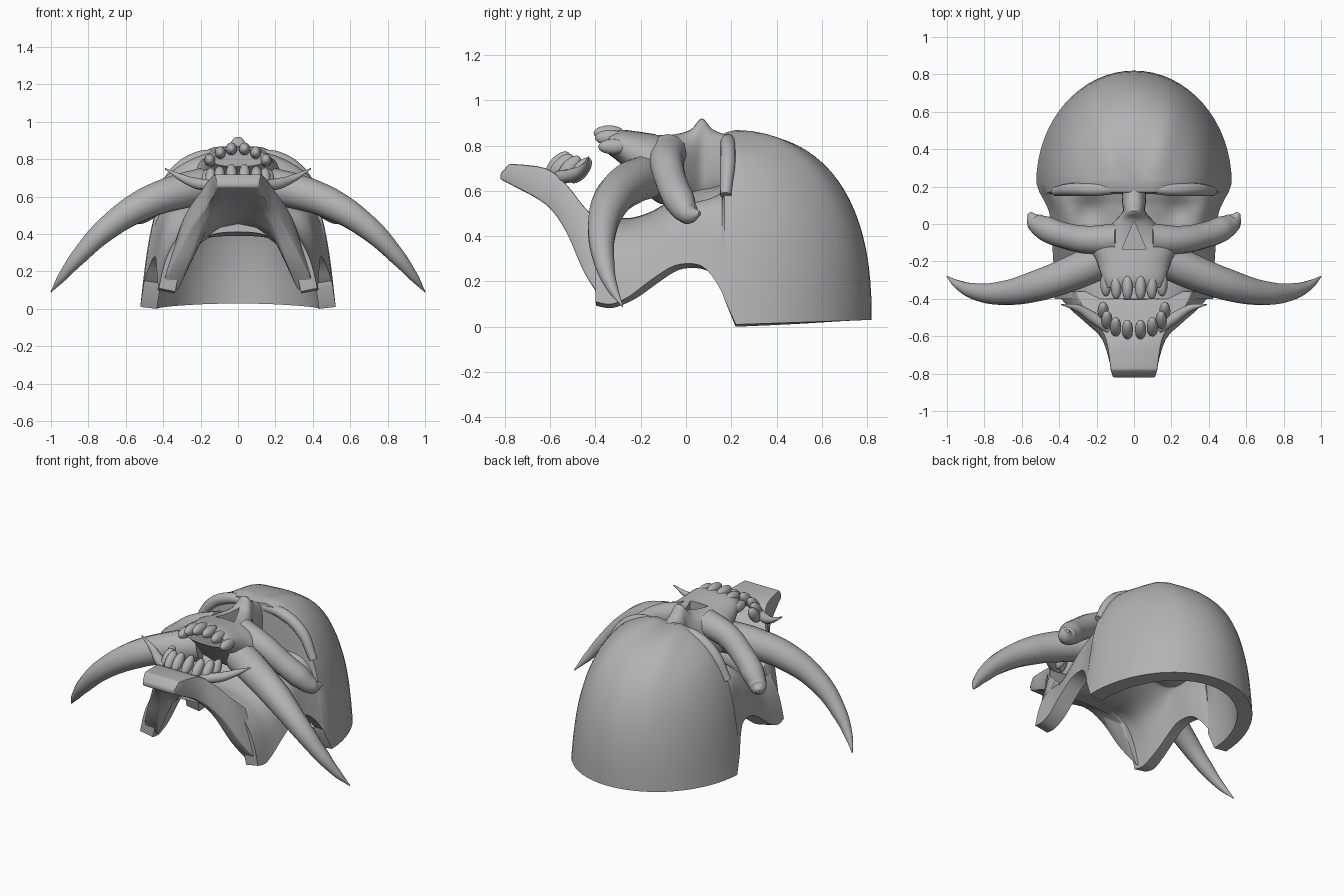
import bpy, bmesh
from math import sin, cos, pi, exp

if "Cube" in bpy.data.objects:
    bpy.data.objects.remove(bpy.data.objects["Cube"])

# one bone-grey material for everything
BONE = (0.45, 0.45, 0.45, 1)
bone = bpy.data.materials.new("bone_grey")
bone.use_nodes = True
bone.diffuse_color = BONE
bone.node_tree.nodes["Principled BSDF"].inputs["Base Color"].default_value = BONE


def activate(obj):
    bpy.ops.object.select_all(action='DESELECT')
    obj.select_set(True)
    bpy.context.view_layer.objects.active = obj


def finish(obj, angle=0.7):
    """Apply modifiers, assign the material and smooth."""
    activate(obj)
    for m in list(obj.modifiers):
        bpy.ops.object.modifier_apply(modifier=m.name)
    obj.data.materials.clear()
    obj.data.materials.append(bone)
    bpy.ops.object.shade_smooth_by_angle(angle=angle)
    return obj


def smooth_rows(rows, sub=4):
    """Catmull-Rom interpolation between rows of section values."""
    out = []
    last = len(rows) - 1
    for i in range(last):
        quad = (rows[max(i - 1, 0)], rows[i], rows[i + 1], rows[min(i + 2, last)])
        for k in range(sub):
            t = k / sub
            out.append([b + t / 2 * (c - a + t * (2 * a - 5 * b + 4 * c - d
                                                  + t * (3 * (b - c) + d - a)))
                        for a, b, c, d in zip(*quad)])
    return out + [list(rows[-1])]


def loft(name, rings, closed=True):
    """Skin a list of equal-length point rows; closed rows get end caps."""
    bm = bmesh.new()
    rows = [[bm.verts.new(p) for p in ring] for ring in rings]
    n = len(rows[0])
    for a, b in zip(rows, rows[1:]):
        for j in range(n if closed else n - 1):
            k = (j + 1) % n
            bm.faces.new((a[j], b[j], b[k], a[k]))
    if closed:
        bm.faces.new(rows[0])
        bm.faces.new(rows[-1][::-1])
    bmesh.ops.remove_doubles(bm, verts=bm.verts, dist=0.0005)
    if closed:
        bmesh.ops.recalc_face_normals(bm, faces=bm.faces)
    mesh = bpy.data.meshes.new(name)
    bm.to_mesh(mesh)
    bm.free()
    obj = bpy.data.objects.new(name, mesh)
    bpy.context.collection.objects.link(obj)
    return obj


def horn(name, points, side):
    """Tapered round sweep through (x, y, z, radius) points."""
    cu = bpy.data.curves.new(name, 'CURVE')
    cu.dimensions = '3D'
    cu.bevel_depth = 1
    cu.bevel_resolution = 4
    cu.resolution_u = 8
    cu.use_fill_caps = True
    sp = cu.splines.new('BEZIER')
    sp.bezier_points.add(len(points) - 1)
    for bp, (x, y, z, r) in zip(sp.bezier_points, points):
        bp.co = (x * side, y, z)
        bp.radius = r
        bp.handle_left_type = bp.handle_right_type = 'AUTO'
    obj = bpy.data.objects.new(name, cu)
    bpy.context.collection.objects.link(obj)
    activate(obj)
    bpy.ops.object.convert(target='MESH')
    return finish(bpy.context.object, 1.0)


# hollow skull shell: half arches run back, fan round the cranium, and return
STEPS, FAN, MID_Y = 20, 32, 0.22


def half_arch(w, low, top, n, dx=1.0, dy=0.0, depth=0.6, y0=MID_Y):
    row = []
    for j in range(STEPS + 1):
        t = j / STEPS * pi / 2
        c = max(cos(t), 0) ** (2 / n) if j < STEPS else 0
        h = sin(t) ** (2 / n) if j else 0
        x = w * c * dx * (1 + 0.1 * (1 - h) ** 2)
        y = y0 + depth * c * dy
        z = low + (top - low) * h
        if y > 0.165:  # two soft forehead ridges
            z += 0.018 * h * exp(-((abs(x) - 0.1 - 0.25 * (y - 0.2)) / 0.07) ** 2)
        else:  # eye socket bowls
            z -= 0.07 * h * exp(-((abs(x) - 0.23) / 0.1) ** 2 - ((y - 0.07) / 0.09) ** 2)
        row.append((x, y, z))
    return row


# y, half width, rim height, top height, squareness
STATIONS = [
    (-0.40, 0.385, 0.11, 0.50, 2.6), (-0.33, 0.39, 0.10, 0.49, 2.8),
    (-0.25, 0.39, 0.135, 0.48, 3.0), (-0.15, 0.395, 0.21, 0.51, 3.2),
    (-0.05, 0.40, 0.27, 0.57, 3.8), (0.05, 0.41, 0.275, 0.61, 4.3),
    (0.11, 0.43, 0.23, 0.62, 4.3), (0.16, 0.455, 0.15, 0.63, 4.0),
]
front = smooth_rows(STATIONS) + [(0.17, 0.46, 0.12, 0.84, 2.9)]
right = [half_arch(w, lo, top, n, y0=y) for y, w, lo, top, n in front]
fan = []
for i in range(FAN + 1):
    a = pi * i / FAN
    fan.append(half_arch(0.475, 0.01 + 0.02 * sin(a), 0.855, 2.9 - 0.5 * sin(a),
                         cos(a), sin(a)))
left = [[(-x, y, z) for x, y, z in row] for row in reversed(right)]
skull = loft("skull_shell", right + fan + left, closed=False)
wall = skull.modifiers.new("wall", 'SOLIDIFY')
wall.thickness = 0.09
finish(skull, 0.6)

# lower jaw: y, top half width, top z, foot half width, foot z, arch z
JAW = [
    (-0.82, 0.115, 0.675, 0.11, 0.65, 0.65), (-0.78, 0.125, 0.72, 0.12, 0.63, 0.63),
    (-0.62, 0.15, 0.70, 0.17, 0.54, 0.56), (-0.53, 0.20, 0.63, 0.26, 0.42, 0.51),
    (-0.45, 0.27, 0.53, 0.35, 0.24, 0.47), (-0.36, 0.31, 0.44, 0.425, 0.10, 0.44),
]
rings = []
for y, tw, tz, bw, bz, mid in JAW[:1] + smooth_rows(JAW[1:]):
    half = [(tw, tz), (bw, bz), (bw * 0.75, bz), (bw * 0.5, mid * 0.7 + bz * 0.3),
            (bw * 0.25, mid * 0.93 + bz * 0.07)]
    outline = half + [(0, mid)] + [(-x, z) for x, z in reversed(half)]
    rings.append([(x, y, z) for x, z in outline])
jaw = loft("lower_jaw", rings)
bev = jaw.modifiers.new("soft_edges", 'BEVEL')
bev.width = 0.008
bev.segments = 2
finish(jaw)

# nose and upper jaw: y, half width, bottom z, top z
NOSE = [
    (0.20, 0.06, 0.58, 0.84), (0.12, 0.065, 0.58, 0.87), (0.07, 0.06, 0.56, 0.92),
    (0.02, 0.10, 0.55, 0.87), (-0.06, 0.18, 0.54, 0.85), (-0.13, 0.23, 0.55, 0.85),
    (-0.20, 0.20, 0.62, 0.86), (-0.29, 0.17, 0.72, 0.87), (-0.34, 0.15, 0.76, 0.855),
]
rings = []
for y, w, lo, hi in smooth_rows(NOSE):
    ring = []
    for k in range(32):
        c, s = cos(k * pi / 16), sin(k * pi / 16)
        px = abs(c) ** 0.85 * (1 if c > 0 else -1)
        pz = abs(s) ** 0.85 * (1 if s > 0 else -1)
        ring.append((w * px, y, (lo + hi) / 2 + (hi - lo) / 2 * pz))
    rings.append(ring)
upper = loft("nose_and_upper_jaw", rings)

# nose opening
bpy.ops.mesh.primitive_cylinder_add(vertices=3, radius=0.1, depth=0.2,
                                    location=(0, -0.085, 0.86))
cutter = bpy.context.object
cutter.name = "nose_cutter"
cutter.scale.x = 0.75
cutter.hide_render = True
cut = upper.modifiers.new("nose_hole", 'BOOLEAN')
cut.operation = 'DIFFERENCE'
cut.object = cutter
finish(upper)
bpy.data.objects.remove(cutter)

# swept parts: x, y, z, radius on the +x side
TUSK = [(0.15, -0.18, 0.66, 0.10), (0.30, -0.25, 0.63, 0.095), (0.50, -0.325, 0.56, 0.085),
        (0.70, -0.37, 0.43, 0.065), (0.85, -0.36, 0.28, 0.045),
        (0.94, -0.325, 0.17, 0.025), (1.0, -0.28, 0.09, 0.003)]
CHEEK = [(0.08, -0.08, 0.77, 0.085), (0.24, -0.085, 0.72, 0.075), (0.36, -0.065, 0.64, 0.07),
         (0.46, -0.03, 0.56, 0.07), (0.53, 0.015, 0.50, 0.05), (0.56, 0.06, 0.50, 0.01)]
BROW = [(0.06, 0.19, 0.82, 0.025), (0.20, 0.185, 0.81, 0.035),
        (0.33, 0.185, 0.73, 0.035), (0.42, 0.175, 0.58, 0.025)]
FANG = [(0.13, -0.56, 0.66, 0.03), (0.22, -0.50, 0.67, 0.03),
        (0.30, -0.45, 0.70, 0.02), (0.39, -0.43, 0.75, 0.003)]

# teeth: x, y, z, tilt
UPPER_TEETH = [(0.035, -0.34, 0.855, 0), (0.095, -0.335, 0.835, 0), (0.15, -0.32, 0.795, 0)]
LOWER_TEETH = [(0.035, -0.565, 0.72, 0.8), (0.098, -0.55, 0.71, 0.8),
               (0.145, -0.515, 0.70, 0.85), (0.165, -0.465, 0.69, 0.9)]

for side, tag in ((1, "left"), (-1, "right")):
    for part, path in (("tusk", TUSK), ("cheekbone", CHEEK),
                       ("brow_ridge", BROW), ("jaw_fang", FANG)):
        horn(f"{part}_{tag}", path, side)
    for row, teeth in (("upper", UPPER_TEETH), ("lower", LOWER_TEETH)):
        for k, (x, y, z, tilt) in enumerate(teeth):
            bpy.ops.mesh.primitive_uv_sphere_add(segments=16, ring_count=10, radius=1,
                                                 location=(x * side, y, z))
            tooth = bpy.context.object
            tooth.name = f"{row}_tooth_{tag}_{k + 1}"
            tooth.scale = (0.03, 0.068, 0.034)
            tooth.rotation_euler.x = tilt
            finish(tooth, 1.5)
